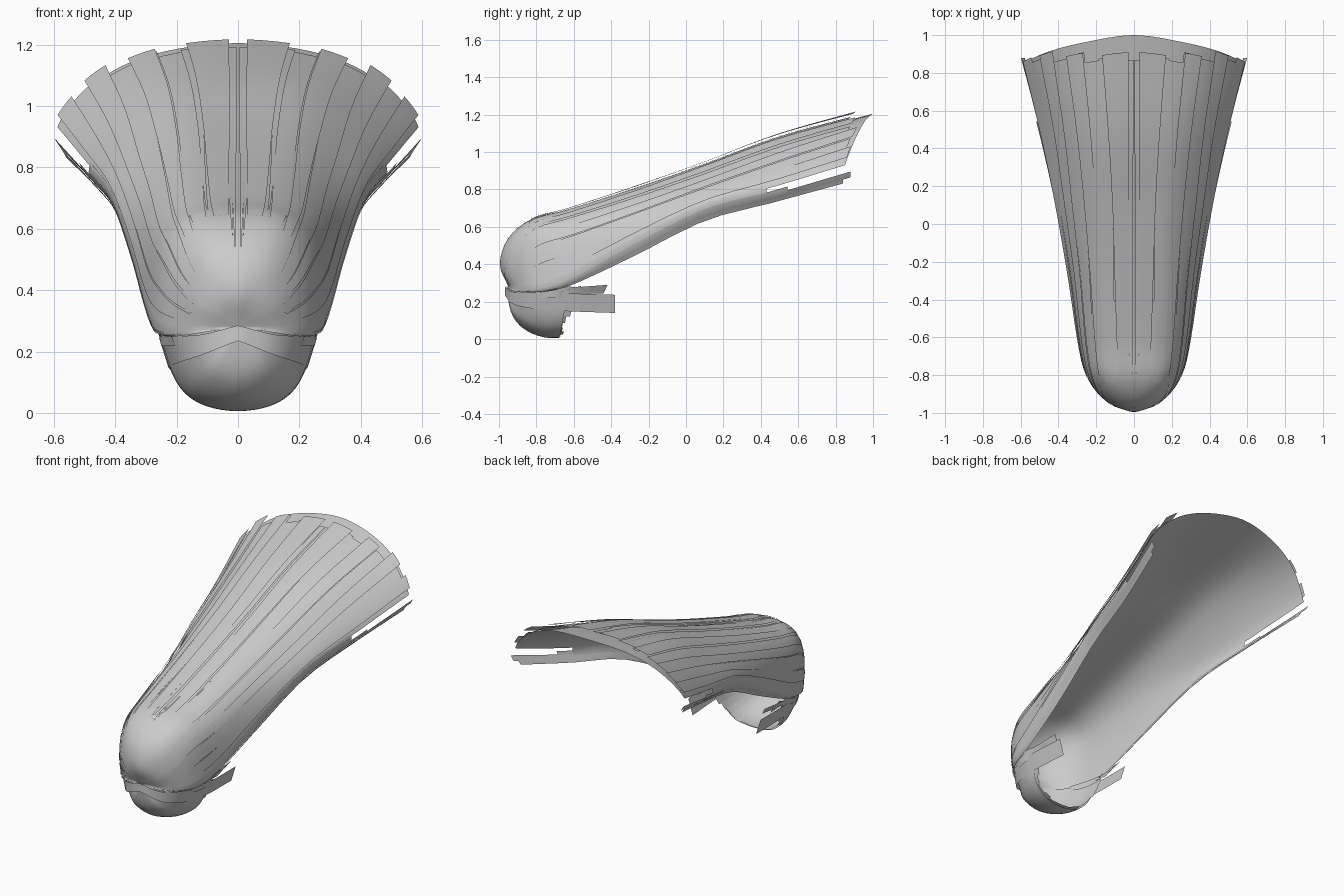
import bpy, bmesh, random
from mathutils import Vector

if "Cube" in bpy.data.objects:
    bpy.data.objects.remove(bpy.data.objects["Cube"])

random.seed(4)

# Guide strands for the swept-back hair, from crown line (x = 0) to the lower rim
HAIR = [
    [(0, -.95, .28), (0, -.995, .40), (0, -.95, .54), (0, -.82, .645), (0, -.62, .695),
     (0, -.25, .81), (0, .1, .925), (0, .5, 1.07), (0, 1.0, 1.205)],
    [(0, -.95, .28), (.06, -.98, .38), (.11, -.94, .51), (.145, -.82, .62), (.16, -.62, .675),
     (.175, -.25, .79), (.19, .1, .91), (.22, .5, 1.05), (.27, .96, 1.17)],
    [(0, -.95, .28), (.11, -.955, .34), (.19, -.89, .43), (.235, -.78, .52), (.262, -.6, .575),
     (.295, -.25, .69), (.34, .1, .81), (.39, .5, .95), (.46, .91, 1.08)],
    [(0, -.95, .28), (.12, -.93, .28), (.21, -.86, .28), (.262, -.76, .295), (.295, -.6, .355),
     (.345, -.27, .535), (.41, .1, .715), (.49, .47, .815), (.585, .85, .93)],
    [(0, -.95, .28), (.12, -.93, .26), (.20, -.86, .25), (.25, -.75, .255), (.275, -.6, .295),
     (.315, -.27, .45), (.375, .1, .635), (.45, .47, .735), (.55, .84, .835)],
]

# Guide strands for the chin bowl, from the centre line to the side
CHIN = [
    [(0, -.96, .26), (0, -.93, .13), (0, -.86, .05), (0, -.76, .01), (0, -.66, .006)],
    [(0, -.96, .26), (.07, -.93, .15), (.105, -.85, .075), (.12, -.75, .035), (.125, -.65, .03)],
    [(0, -.96, .26), (.095, -.925, .20), (.165, -.84, .145), (.198, -.73, .11), (.205, -.64, .105)],
    [(0, -.955, .28), (.115, -.93, .28), (.20, -.85, .275), (.25, -.73, .265), (.26, -.60, .26)],
]


def catmull(p, t):
    """Evaluate a spline through p, t in knot units; runs straight past its end."""
    i = max(0, min(int(t), len(p) - 2))
    f = t - i
    b, c = p[i], p[i + 1]
    a = p[i - 1] if i > 0 else b * 2 - c
    d = p[i + 2] if i + 2 < len(p) else c * 2 - b
    if f > 1:
        return c + (c - b) * (f - 1)
    return b + ((c - a) * f + (a * 2 - b * 5 + c * 4 - d) * f ** 2
                + (b * 3 - a - c * 3 + d) * f ** 3) * .5


def surf(guides, g, s):
    """Point at strand position g and length position s."""
    pts = [catmull([Vector(q) for q in row], s) for row in guides]
    if len(pts) == 2:
        return pts[0].lerp(pts[1], g)
    mirrored = Vector((-pts[1].x, pts[1].y, pts[1].z))
    return catmull([mirrored] + pts, g + 1)


def lifted(guides, g, s, lift):
    p = surf(guides, g, s)
    if lift == 0:
        return p
    n = (surf(guides, g + .05, s) - p).cross(surf(guides, g, s + .05) - p)
    return p + n.normalized() * lift


def sheet(bm, guides, g0, g1, s0, s1, nu, nv, lift0=0., lift1=0., taper=0.):
    """Add a grid patch; taper narrows its root."""
    rows = []
    for j in range(nv + 1):
        v = j / nv
        s = s0 + (s1 - s0) * v
        k = 1 - taper * (1 - v)
        gm, gh = (g0 + g1) / 2, (g1 - g0) / 2 * k
        lift = lift0 + (lift1 - lift0) * v
        rows.append([bm.verts.new(lifted(guides, gm + gh * (2 * i / nu - 1), s, lift))
                     for i in range(nu + 1)])
    for a, b in zip(rows, rows[1:]):
        for i in range(nu):
            bm.faces.new((a[i], a[i + 1], b[i + 1], b[i]))


def finish(name, bm, merge=False):
    if merge:
        bmesh.ops.remove_doubles(bm, verts=bm.verts, dist=.0005)
    for f in bm.faces:
        f.smooth = True
    me = bpy.data.meshes.new(name)
    bm.to_mesh(me)
    bm.free()
    ob = bpy.data.objects.new(name, me)
    bpy.context.collection.objects.link(ob)
    m = ob.modifiers.new("mirror", 'MIRROR')
    m.use_clip = True
    m.merge_threshold = .0005
    return ob


# Smooth under-shell of the hair
bm = bmesh.new()
sheet(bm, HAIR, 0, 3, 0, 8, 18, 32)
finish("hair_shell", bm, True)

# Wide upper locks laid over the shell: (strand, half width, root, tip, tip lift)
bm = bmesh.new()
for g, w, root, end, lift in ((.36, .25, 3.0, 7.84, .035), (.85, .26, 2.9, 7.78, .016),
                              (1.2, .2, 2.6, 7.9, .03), (1.62, .25, .5, 7.86, .012),
                              (1.95, .2, 1.5, 8.0, .03), (2.3, .22, .4, 7.95, .014),
                              (2.62, .18, .5, 8.02, .02), (2.84, .16, .3, 8.0, .004)):
    sheet(bm, HAIR, g - w, g + w, root, end, 3, 24, .002, lift, taper=.35)
finish("upper_locks", bm)

# Thin locks on the crown beside the parting
bm = bmesh.new()
for g, root, end in ((.08, 1.7, 7.75), (.14, 2.3, 7.4), (.62, 3.4, 7.8), (1.05, 3.2, 7.9)):
    sheet(bm, HAIR, g - .07, g + .07, root, end, 1, 20, .003, .02, taper=.75)
finish("crown_locks", bm)

# Lower side locks hanging just under the shell rim
bm = bmesh.new()
for g0, g1, root, end, l in ((2.9, 3.5, .2, 6.9, .002), (3.4, 3.75, .5, 8.1, .004),
                             (3.62, 4.0, .3, 8.0, .007), (3.2, 3.6, 2.5, 7.2, .005)):
    sheet(bm, HAIR, g0, g1, root, end, 2, 22, l, l + .003, taper=.2)
finish("lower_side_locks", bm)

# Chin bowl
bm = bmesh.new()
sheet(bm, CHIN, 0, 3, 0, 3.8, 15, 14)
finish("chin_shell", bm, True)

# Overlapping strands wrapping the chin bowl with jagged flared ends
bm = bmesh.new()
for k in range(8):
    g = .15 + k * .36
    sheet(bm, CHIN, g - .2, g + .2, .3, 3.9 + random.uniform(-.1, .3), 2, 12,
          .001, .009, taper=.2)
finish("chin_locks", bm)

# Long side strap and small loose tufts behind the jaw
bm = bmesh.new()
strap = [[(0, -.966, .285), (.12, -.935, .255), (.215, -.83, .25), (.255, -.65, .245), (.25, -.38, .237)],
         [(0, -.968, .235), (.115, -.93, .19), (.19, -.83, .165), (.225, -.65, .15), (.22, -.38, .14)]]
sheet(bm, strap, 0, 1, 0, 4, 2, 16)
finish("jaw_strap", bm, True)

bm = bmesh.new()
for zs, ze, y in ((.27, .275, -.42), (.29, .25, -.5), (.25, .27, -.56)):
    tuft = [[(.215, -.84, zs), (.257, -.7, zs), (.25, y, ze + .015)],
            [(.205, -.84, zs - .03), (.25, -.7, zs - .03), (.22, y - .02, ze - .03)]]
    sheet(bm, tuft, 0, 1, 0, 2, 1, 8)
finish("loose_tufts", bm)
